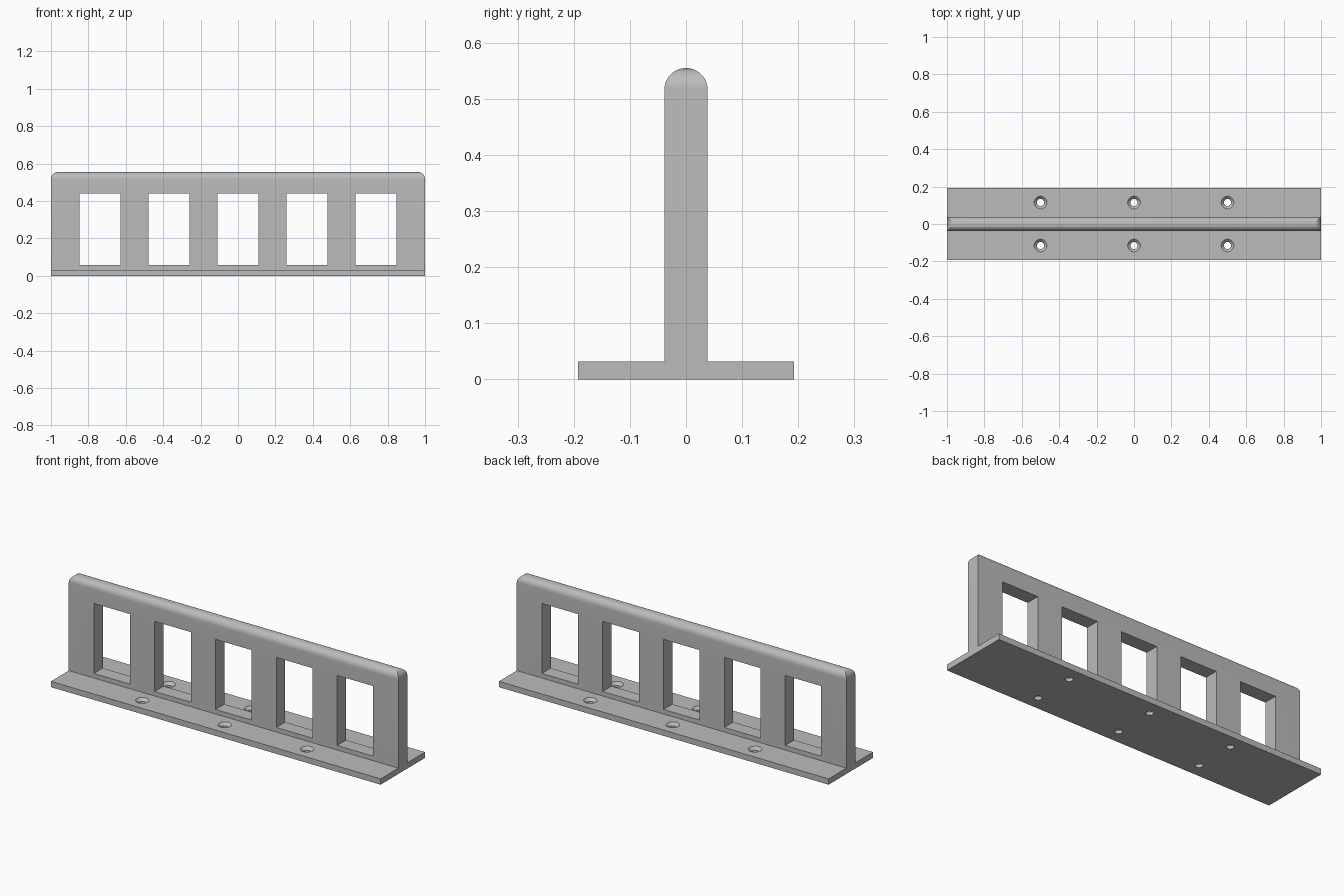
import bpy, bmesh, math

if "Cube" in bpy.data.objects:
    bpy.data.objects.remove(bpy.data.objects["Cube"])

R = 0.0385            # half thickness of the wall and radius of its rounded top
TOP, BASE = 0.555, 0.032

grey = bpy.data.materials.new("plain grey")
grey.diffuse_color = (0.5, 0.5, 0.5, 1)
grey.use_nodes = True
grey.node_tree.nodes["Principled BSDF"].inputs["Base Color"].default_value = grey.diffuse_color


def rect(hx, hy, z, cx=0):
    return [(cx - hx, -hy, z), (cx + hx, -hy, z), (cx + hx, hy, z), (cx - hx, hy, z)]


def circle(r, z, cx, cy, n=32):
    return [(cx + r * math.cos(2 * math.pi * i / n),
             cy + r * math.sin(2 * math.pi * i / n), z) for i in range(n)]


def loft(name, stacks):
    """Closed solids, each skinned through a stack of matching rings."""
    bm = bmesh.new()
    for rings in stacks:
        loops = [[bm.verts.new(p) for p in ring] for ring in rings]
        for a, b in zip(loops, loops[1:]):
            for i in range(len(a)):
                j = (i + 1) % len(a)
                bm.faces.new((a[i], a[j], b[j], b[i]))
        bm.faces.new(loops[0][::-1])
        bm.faces.new(loops[-1])
    bmesh.ops.remove_doubles(bm, verts=bm.verts, dist=1e-5)
    bmesh.ops.recalc_face_normals(bm, faces=bm.faces)
    mesh = bpy.data.meshes.new(name)
    bm.to_mesh(mesh)
    bm.free()
    mesh.materials.append(grey)
    obj = bpy.data.objects.new(name, mesh)
    bpy.context.collection.objects.link(obj)
    return obj


def cut(obj, cutter):
    mod = obj.modifiers.new("cut", 'BOOLEAN')
    mod.operation, mod.solver, mod.object = 'DIFFERENCE', 'EXACT', cutter
    bpy.context.view_layer.objects.active = obj
    bpy.ops.object.modifier_apply(modifier=mod.name)
    bpy.data.objects.remove(cutter)


def smooth(obj):
    bpy.ops.object.select_all(action='DESELECT')
    obj.select_set(True)
    bpy.context.view_layer.objects.active = obj
    bpy.ops.object.shade_smooth_by_angle(angle=math.radians(30))


# Flat base plate with six countersunk screw holes
base = loft("base_plate", [[rect(1, 0.1925, 0), rect(1, 0.1925, BASE)]])
holes = [[circle(0.019, -0.02, x, y), circle(0.019, 0.017, x, y),
          circle(0.034, BASE, x, y), circle(0.034, 0.06, x, y)]
         for x in (-0.5, 0, 0.5) for y in (-0.115, 0.115)]
cut(base, loft("hole_cutter", holes))

# Upright wall whose top edges are all rounded, meeting in mitred corners
arc = [math.pi / 2 * i / 12 for i in range(12)] + [math.pi / 2 - 0.004]
wall = loft("upright_wall", [[rect(1, R, BASE)] + [
    rect(1 - R + R * math.cos(t), R * math.cos(t), TOP - R + R * math.sin(t)) for t in arc]])

# Row of five rectangular windows through the wall
windows = [[rect(0.1095, 0.2, 0.057, i * 0.369), rect(0.1095, 0.2, 0.441, i * 0.369)]
           for i in range(-2, 3)]
cut(wall, loft("window_cutter", windows))

for part in (base, wall):
    smooth(part)
